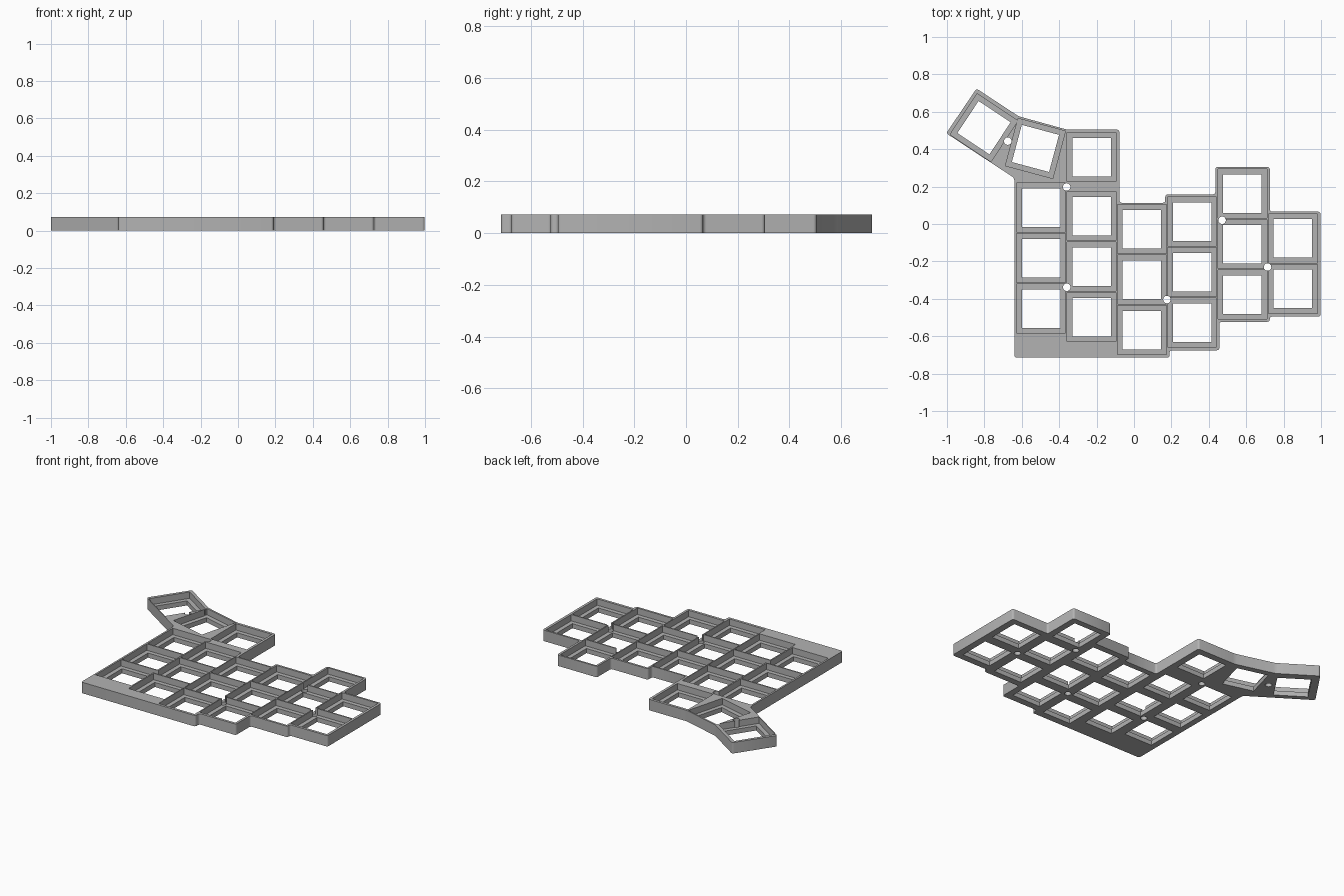
import bpy, bmesh, math
from mathutils import Matrix, Vector

if "Cube" in bpy.data.objects:
    bpy.data.objects.remove(bpy.data.objects["Cube"])

HEIGHT, FLOOR = 0.072, 0.03      # rim height, switch plate thickness
POCKET, WINDOW = 0.262, 0.206    # key pocket and switch opening widths
PITCH = 0.27

grey = bpy.data.materials.new("plain grey")
grey.diffuse_color = (0.45, 0.45, 0.45, 1)
grey.use_nodes = True
grey.node_tree.nodes["Principled BSDF"].inputs["Base Color"].default_value = grey.diffuse_color


def make_object(name, bm):
    mesh = bpy.data.meshes.new(name)
    bm.to_mesh(mesh)
    bm.free()
    ob = bpy.data.objects.new(name, mesh)
    bpy.context.collection.objects.link(ob)
    return ob


def box_cutter(x, y, angle, width, z0, z1):
    bm = bmesh.new()
    m = (Matrix.Translation((x, y, (z0 + z1) / 2))
         @ Matrix.Rotation(math.radians(angle), 4, 'Z')
         @ Matrix.Diagonal((width, width, z1 - z0, 1)))
    bmesh.ops.create_cube(bm, size=1, matrix=m)
    return make_object("cutter", bm)


def hole_cutter(x, y):
    bm = bmesh.new()
    bmesh.ops.create_cone(bm, cap_ends=True, segments=24, radius1=0.02, radius2=0.02,
                          depth=0.4, matrix=Matrix.Translation((x, y, 0)))
    return make_object("cutter", bm)


# Stepped case outline, extruded to full height with softened vertical corners
outline = [(-0.64, -0.715), (0.19, -0.715), (0.19, -0.675), (0.457, -0.675),
           (0.457, -0.523), (0.726, -0.523), (0.726, -0.495), (0.998, -0.495),
           (0.998, 0.066), (0.726, 0.066), (0.726, 0.305), (0.435, 0.305),
           (0.435, 0.158), (0.167, 0.158), (0.167, 0.113), (-0.078, 0.113),
           (-0.078, 0.505), (-0.36, 0.505), (-0.617, 0.576), (-0.842, 0.724),
           (-1.004, 0.485), (-0.64, 0.246)]
bm = bmesh.new()
face = bm.faces.new([bm.verts.new((x, y, 0)) for x, y in outline])
top = bmesh.ops.extrude_face_region(bm, geom=[face])["geom"]
bmesh.ops.translate(bm, verts=[v for v in top if isinstance(v, bmesh.types.BMVert)],
                    vec=Vector((0, 0, HEIGHT)))
upright = [e for e in bm.edges if abs(e.verts[0].co.z - e.verts[1].co.z) > 0.01]
bmesh.ops.bevel(bm, geom=upright, offset=0.013, segments=3, profile=0.5, affect='EDGES')
bmesh.ops.recalc_face_normals(bm, faces=bm.faces)
case = make_object("keyboard_case", bm)
case.data.materials.append(grey)

# Key positions: columns as (x, top key y, key count), plus the thumb cluster
columns = [(-0.497, 0.088, 3), (-0.226, 0.042, 3), (-0.226, 0.357, 1), (0.042, -0.027, 3),
           (0.311, 0.013, 3), (0.58, 0.162, 3), (0.85, -0.077, 2)]
keys = [(x, y - i * PITCH, 0) for x, y, n in columns for i in range(n)]
keys += [(-0.527, 0.404, -15), (-0.802, 0.515, -33.5)]

# Pockets, switch openings and screw holes
cutters = []
for x, y, a in keys:
    cutters.append(box_cutter(x, y, a, POCKET, FLOOR, 0.2))
    cutters.append(box_cutter(x, y, a, WINDOW, -0.1, 0.15))
for x, y in [(-0.675, 0.443), (-0.36, 0.198), (-0.36, -0.338),
             (0.176, -0.404), (0.471, 0.02), (0.714, -0.23)]:
    cutters.append(hole_cutter(x, y))

for c in cutters:
    c.hide_render = True
    mod = case.modifiers.new("cut", 'BOOLEAN')
    mod.operation, mod.solver, mod.object = 'DIFFERENCE', 'EXACT', c

# Bake the cuts and remove the helpers
bpy.context.view_layer.update()
baked = bpy.data.meshes.new_from_object(case.evaluated_get(bpy.context.evaluated_depsgraph_get()))
case.modifiers.clear()
case.data = baked
case.data.materials.clear()
case.data.materials.append(grey)
for p in case.data.polygons:
    p.material_index = 0
for c in cutters:
    bpy.data.objects.remove(c)

bpy.context.view_layer.objects.active = case
case.select_set(True)
bpy.ops.object.shade_smooth_by_angle(angle=math.radians(32))
